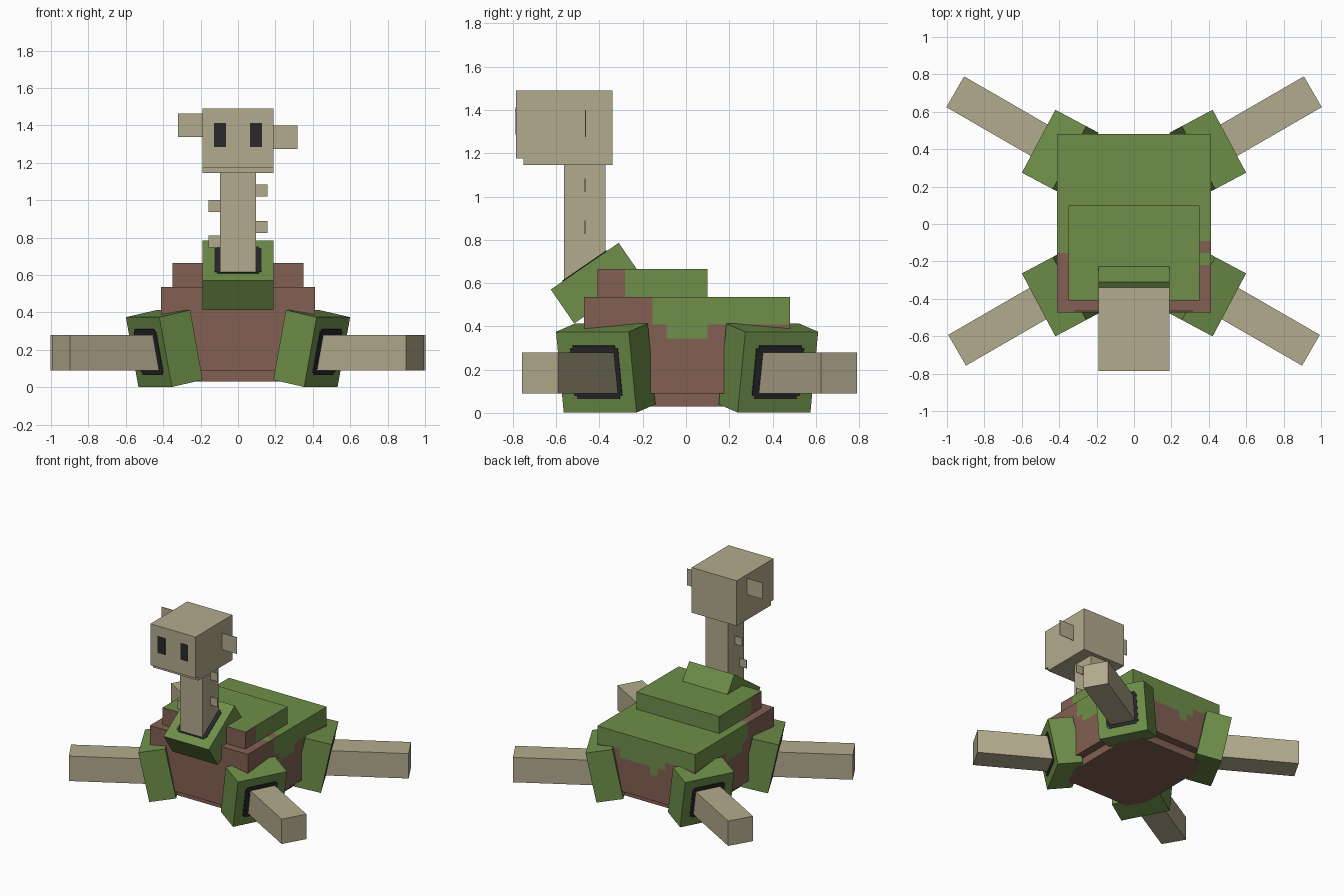
import bpy, bmesh, math
from mathutils import Vector, Matrix

cube = bpy.data.objects.get("Cube")
if cube:
    bpy.data.objects.remove(cube, do_unlink=True)

PX = 0.0635  # size of one block unit


def linear(c):
    c /= 255
    return c / 12.92 if c <= 0.04045 else ((c + 0.055) / 1.055) ** 2.4


def material(name, r, g, b):
    m = bpy.data.materials.new(name)
    col = (linear(r), linear(g), linear(b), 1)
    m.diffuse_color = col
    m.use_nodes = True
    bsdf = m.node_tree.nodes["Principled BSDF"]
    bsdf.inputs["Base Color"].default_value = col
    bsdf.inputs["Roughness"].default_value = 0.9
    return m


BONE = material("bone", 179, 171, 142)
MOSS = material("moss green", 110, 143, 73)
EARTH = material("earth brown", 130, 96, 83)
DARK = material("dark charcoal", 40, 40, 43)


def finish(name, bm, mats):
    me = bpy.data.meshes.new(name)
    bmesh.ops.recalc_face_normals(bm, faces=bm.faces)
    bm.to_mesh(me)
    bm.free()
    for m in mats:
        me.materials.append(m)
    ob = bpy.data.objects.new(name, me)
    bpy.context.collection.objects.link(ob)
    return ob


def cube_bm(lo, hi):
    lo, hi = Vector(lo), Vector(hi)
    bm = bmesh.new()
    mat = Matrix.Translation((lo + hi) / 2) @ Matrix.Diagonal((*(hi - lo), 1))
    bmesh.ops.create_cube(bm, size=1, matrix=mat)
    return bm


def box(name, lo, hi, mat, frame=None):
    """Box between two corners, optionally placed in a local frame."""
    bm = cube_bm(lo, hi)
    if frame:
        bm.transform(frame)
    return finish(name, bm, [mat])


def painted_box(name, lo, hi, counts, rule):
    """Box cut into unit cells; rule(centre, normal) is True where mossy."""
    bm = cube_bm(lo, hi)
    for axis, n in enumerate(counts):
        normal = Vector([float(axis == k) for k in range(3)])
        for i in range(1, n):
            at = normal * (lo[axis] + (hi[axis] - lo[axis]) * i / n)
            bmesh.ops.bisect_plane(bm, geom=bm.verts[:] + bm.edges[:] + bm.faces[:],
                                   plane_co=at, plane_no=normal)
    bmesh.ops.recalc_face_normals(bm, faces=bm.faces)
    for f in bm.faces:
        f.material_index = 1 if rule(f.calc_center_median(), f.normal) else 0
    return finish(name, bm, [EARTH, MOSS])


def frame_from(x, y, z, origin):
    m = Matrix((x, y, z)).transposed().to_4x4()
    m.translation = origin
    return m


def rim(name, frame, top):
    """Thin dark square with notched corners lying on a socket's outer face."""
    a, b, t = 0.125, 0.111, 0.004
    bm = bmesh.new()
    ring = []
    for k in range(4):
        c, s = round(math.cos(k * math.pi / 2)), round(math.sin(k * math.pi / 2))
        for u, v in ((a, -b), (a, b), (b, b)):
            ring.append(bm.verts.new((u * c - v * s, u * s + v * c, top - t)))
    face = bm.faces.new(ring)
    ext = bmesh.ops.extrude_face_region(bm, geom=[face])["geom"]
    bmesh.ops.translate(bm, vec=(0, 0, 2 * t),
                        verts=[e for e in ext if isinstance(e, bmesh.types.BMVert)])
    bm.transform(frame)
    return finish(name, bm, [DARK])


def socket(name, frame):
    """Square block, local z points out of its opening."""
    h = 3 * PX
    box(name, (-h, -h, -h / 2), (h, h, h / 2), MOSS, frame)
    rim(name + "_rim", frame, h / 2)


# Body: moss hanging over an earthen block
SIDE_DRIPS = [0] * 5 + [2, 3, 3, 3, 2, 2, 3, 2, 2, 2]   # front to back
BACK_DRIPS = [2, 2, 2, 2, 3, 4, 3, 3, 3, 3, 2, 2, 2]    # -x to +x
LO, HI = (-0.413, -0.472, 0.09), (0.413, 0.48, 0.535)


def body_moss(c, n):
    col_x = min(12, int((c.x - LO[0]) / (HI[0] - LO[0]) * 13))
    col_y = min(14, int((c.y - LO[1]) / (HI[1] - LO[1]) * 15))
    row = int((HI[2] - c.z) / (HI[2] - LO[2]) * 7)
    if n.z > 0.5:
        if col_y == 0:
            return False
        if col_x == 0:
            return col_y >= 5
        if col_x == 12:
            return col_y == 4 or col_y >= 6
        return True
    if abs(n.x) > 0.5:
        return row < SIDE_DRIPS[col_y]
    return n.y > 0.5 and row < BACK_DRIPS[col_x]


painted_box("body", LO, HI, (13, 15, 7), body_moss)
painted_box("shoulder_hump", (-0.35, -0.41, 0.53), (0.35, 0.10, 0.665), (11, 8, 2),
            lambda c, n: n.z > 0.5 or n.y > 0.5 or (abs(n.x) > 0.5 and c.y > -0.285))
box("belly", (-0.35, -0.41, 0.03), (0.35, 0.415, 0.095), EARTH)

# Neck socket, tilted forward
tilt = math.radians(34.5)
along = Vector((0, math.cos(tilt), math.sin(tilt)))
out = Vector((0, -math.sin(tilt), math.cos(tilt)))
mid = Vector((0, -0.468, 0.678)) - out * 1.5 * PX
socket("neck_socket", frame_from(Vector((1, 0, 0)), along, out, mid))

# Neck with small bone spurs
box("neck", (-0.095, -0.565, 0.56), (0.095, -0.373, 1.16), BONE)
for i, (sx, y, z) in enumerate(((1, -0.467, 1.02), (1, -0.467, 0.826),
                                (-1, -0.455, 0.938), (-1, -0.51, 0.747))):
    x = sorted((sx * 0.09, sx * 0.157))
    box(f"neck_spur_{i + 1}", (x[0], y - 0.002, z), (x[1], y + 0.002, z + PX), BONE)

# Head, jaw, ears and eyes
box("head", (-0.19, -0.785, 1.175), (0.19, -0.34, 1.49), BONE)
box("jaw", (-0.19, -0.752, 1.145), (0.19, -0.34, 1.175), BONE)
box("right_ear", (-0.32, -0.467, 1.337), (-0.185, -0.463, 1.463), BONE)
box("left_ear", (0.185, -0.467, 1.274), (0.317, -0.463, 1.40), BONE)
for side, x in (("right", -0.128), ("left", 0.064)):
    box(side + "_eye", (x, -0.787, 1.286), (x + 0.064, -0.78, 1.412), DARK)

# Legs: a leaning socket and a level bone at each corner
lean, turn, splay = math.radians(11.5), math.radians(28), math.radians(30)
Z = Vector((0, 0, 1))
for end, sy, edge_y, tip in (("front", -1, 0.4325, (0.946, 0.675)),
                             ("back", 1, 0.4425, (0.956, 0.707))):
    for side, sx in (("right", -1), ("left", 1)):
        name = f"{end}_{side}_leg"
        d = Vector((sx * math.cos(turn), sy * math.sin(turn), 0))
        n = d * math.cos(lean) - Z * math.sin(lean)
        u = d * math.sin(lean) + Z * math.cos(lean)
        edge = Vector((sx * 0.51, sy * edge_y, 0.375))
        centre = edge - u * 3 * PX - n * 1.5 * PX
        socket(name + "_socket", frame_from(u.cross(n), u, n, centre))
        d = Vector((sx * math.cos(splay), sy * math.sin(splay), 0))
        end_point = Vector((sx * tip[0], sy * tip[1], 0.185))
        box(name, (-0.095, -0.095, -0.6), (0.095, 0.095, 0), BONE,
            frame_from(Z.cross(d), Z, d, end_point))
